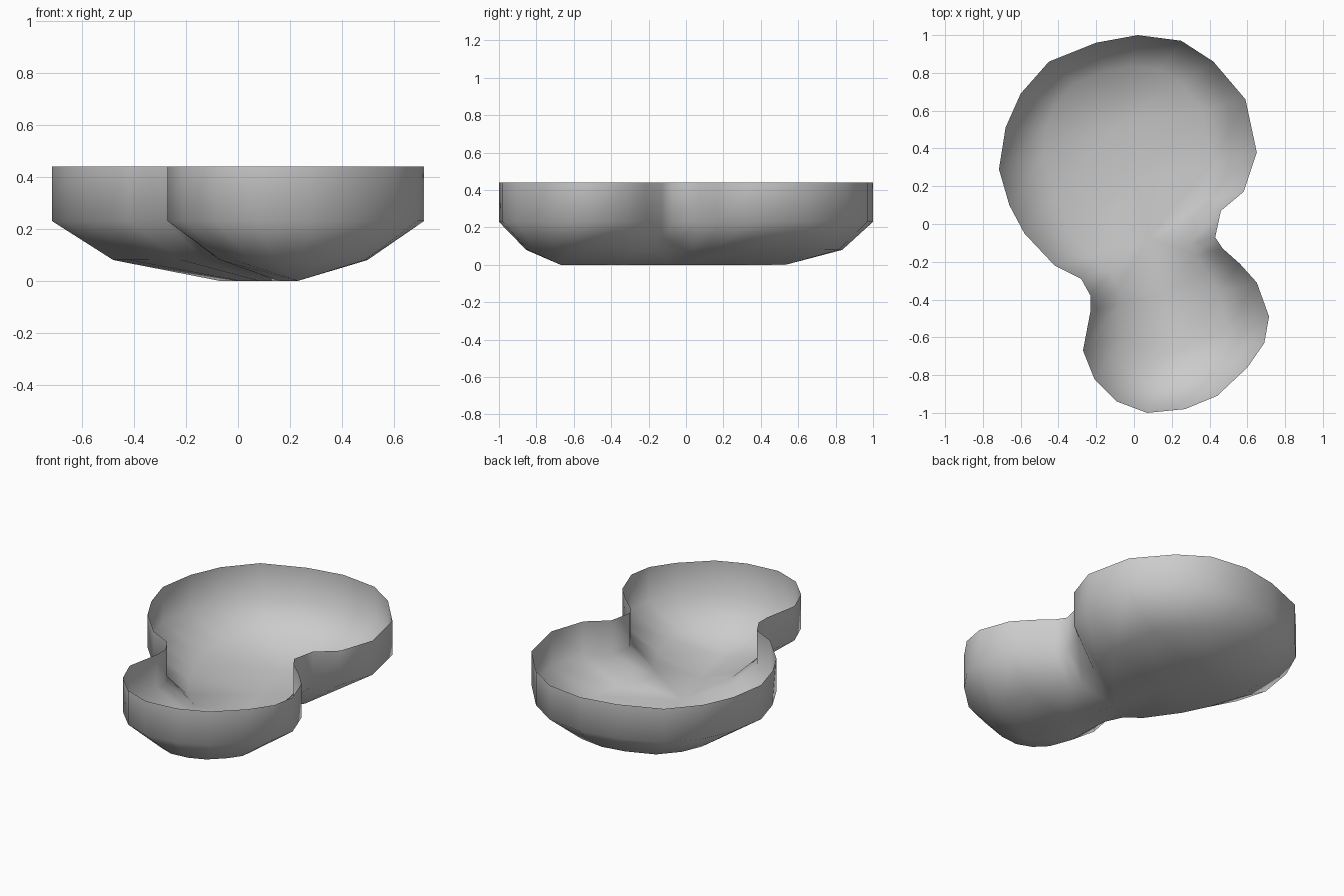
import bpy, bmesh
from mathutils import Vector

if "Cube" in bpy.data.objects:
    bpy.data.objects.remove(bpy.data.objects["Cube"])

# Rim outline, clockwise from the back
OUTLINE = [
    (0.02, 1.0), (0.25, 0.97), (0.42, 0.86), (0.59, 0.66), (0.65, 0.38),
    (0.58, 0.17), (0.46, 0.07), (0.43, -0.07), (0.47, -0.13), (0.56, -0.21),
    (0.65, -0.31), (0.715, -0.49), (0.69, -0.63), (0.60, -0.76), (0.44, -0.91),
    (0.27, -0.98), (0.07, -1.0), (-0.09, -0.94), (-0.21, -0.82), (-0.27, -0.67),
    (-0.23, -0.46), (-0.23, -0.38), (-0.28, -0.29), (-0.42, -0.22), (-0.58, -0.05),
    (-0.66, 0.10), (-0.715, 0.29), (-0.68, 0.51), (-0.60, 0.69), (-0.45, 0.86),
    (-0.20, 0.96)]

# Deepest line of the floor, running through both lobes
A, B = Vector((-0.07, 0.53)), Vector((0.23, -0.67))
STATIONS = 4


def spine_t(p):
    d = B - A
    return min(1, max(0, (p - A).dot(d) / d.dot(d)))


bm = bmesh.new()
rim, wall, slope, floor = [], [], [], []
spine = [bm.verts.new((*A.lerp(B, i / STATIONS), 0)) for i in range(STATIONS + 1)]
for xy in OUTLINE:
    p = Vector(xy)
    t = spine_t(p)
    inset = p.lerp(A.lerp(B, t), 0.35 + 0.09 * t)
    rim.append(bm.verts.new((*p, 0.44)))
    wall.append(bm.verts.new((*p, 0.23)))
    slope.append(bm.verts.new((*inset, 0.08)))
    floor.append(spine[round(t * STATIONS)])

# Skin the rings: wall, slope, floor
n = len(OUTLINE)
for upper, lower in ((rim, wall), (wall, slope), (slope, floor)):
    for i in range(n):
        j = (i + 1) % n
        loop = list(dict.fromkeys((upper[i], upper[j], lower[j], lower[i])))
        bm.faces.new(loop)
bmesh.ops.recalc_face_normals(bm, faces=bm.faces)
for f in bm.faces:
    f.smooth = True

mesh = bpy.data.meshes.new("pool_basin")
bm.to_mesh(mesh)
bm.free()
basin = bpy.data.objects.new("pool_basin", mesh)
bpy.context.collection.objects.link(basin)
